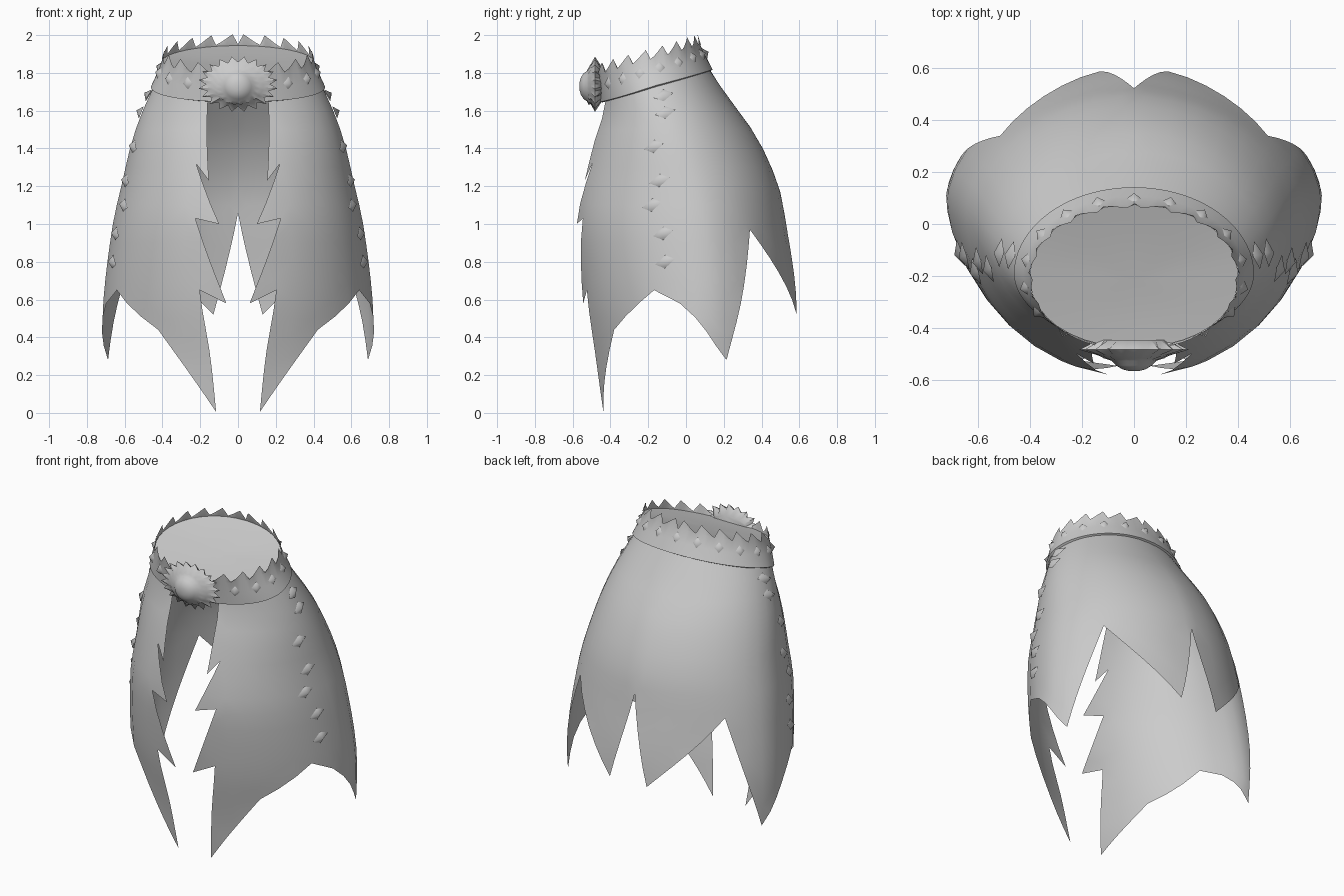
import bpy, bmesh, math
from mathutils import Vector, geometry

if "Cube" in bpy.data.objects:
    bpy.data.objects.remove(bpy.data.objects["Cube"])

grey = bpy.data.materials.new("pale grey")
grey.diffuse_color = (0.6, 0.6, 0.6, 1)
grey.use_nodes = True
grey.node_tree.nodes["Principled BSDF"].inputs["Base Color"].default_value = grey.diffuse_color

# Cross-section by height: z, centre y, half width, front depth, back depth, front and back roundness
SECTIONS = [
    (0.0, 0.10, 0.71, 0.55, 0.49, 1.75, 1.75), (0.3, 0.10, 0.72, 0.60, 0.50, 1.75, 1.75),
    (0.6, 0.10, 0.715, 0.65, 0.495, 1.9, 1.75), (1.0, 0.06, 0.665, 0.645, 0.47, 2.0, 1.8),
    (1.2, 0.02, 0.62, 0.58, 0.47, 2.0, 1.85), (1.45, -0.06, 0.56, 0.44, 0.44, 2.0, 1.9),
    (1.65, -0.13, 0.485, 0.31, 0.37, 2.0, 2.0), (1.8, -0.18, 0.41, 0.285, 0.315, 2.0, 2.0),
    (1.95, -0.19, 0.365, 0.285, 0.25, 2.0, 2.0), (2.1, -0.20, 0.34, 0.285, 0.22, 2.0, 2.0)]


def section(z):
    """Smoothly interpolated cross-section values at height z."""
    S = SECTIONS
    i = max(0, min(len(S) - 2, sum(s[0] <= z for s in S) - 1))
    z0, z1 = S[i][0], S[i + 1][0]
    t = max(0, min(1, (z - z0) / (z1 - z0)))

    def slope(j, k):
        a, b = S[max(0, j - 1)], S[min(len(S) - 1, j + 1)]
        return (b[k] - a[k]) / (b[0] - a[0]) * (z1 - z0)
    return [(2*t**3 - 3*t*t + 1) * S[i][k] + (t**3 - 2*t*t + t) * slope(i, k)
            + (3*t*t - 2*t**3) * S[i + 1][k] + (t**3 - t*t) * slope(i + 1, k) for k in range(1, 7)]


def raw(phi, z):
    """Surface point; phi runs from 0 at the front to pi at the back."""
    yc, a, f, b, pf, pb = section(z)
    s, c = math.sin(phi), math.cos(phi)
    e = 2 / pf if c >= 0 else 2 / pb
    x = math.copysign(abs(s) ** e, s) * a
    return Vector((x, yc - f * c ** e if c >= 0 else yc + b * abs(c) ** e, z))


def frame(phi, z):
    d = 0.02
    u = (raw(phi + d, z) - raw(phi - d, z)).normalized()
    v = (raw(phi, z + d) - raw(phi, z - d)).normalized()
    n = u.cross(v).normalized()
    return u, n.cross(u), n


def surf(phi, z, off=0.0):
    return raw(phi, z) + frame(phi, z)[2] * off


def belt_low(phi):
    return 1.727 - 0.083 * math.cos(phi)


def belt_rim(phi):
    return 1.79 + 0.0775 * (1 - math.cos(phi))


def finish(name, bm, angle=35, mirror=False):
    if name != "skirt":
        bmesh.ops.recalc_face_normals(bm, faces=bm.faces)
    me = bpy.data.meshes.new(name)
    bm.to_mesh(me)
    bm.free()
    me.materials.append(grey)
    me.polygons.foreach_set("use_smooth", [True] * len(me.polygons))
    me.set_sharp_from_angle(angle=math.radians(angle))
    ob = bpy.data.objects.new(name, me)
    bpy.context.collection.objects.link(ob)
    if mirror:
        ob.modifiers.new("mirror", 'MIRROR').merge_threshold = 0.002
    return ob


# Skirt: torn outline of one half in (degrees, height), filled and wrapped on the surface
edge = [(19.5, 1.67), (14.6, 1.23), (22, 1.32), (8.6, 1.0), (20, 1.03), (5.6, 0.58),
        (17.5, 0.65), (11.8, 0.005), (26, 0.24), (38, 0.44), (65, 0.65), (77, 0.58),
        (106, 0.28), (128, 0.97), (167, 0.52), (180, 1.06)]
K = 0.6
outline = []
for (a0, z0), (a1, z1) in zip(edge, edge[1:]):
    n = max(1, round(math.hypot(math.radians(a1 - a0) * K, z1 - z0) / 0.11))
    outline += [(math.radians(a0 + (a1 - a0) * i / n), z0 + (z1 - z0) * i / n) for i in range(n)]
outline += [(math.pi, 1.06 + 0.79 * i / 7) for i in range(7)]
outline += [(math.radians(d), belt_low(math.radians(d)) + 0.03) for d in range(180, 20, -10)]
flat = [Vector((p * K, z)) for p, z in outline]


def inside(q):
    hit, near = False, 9
    for a, b in zip(flat, flat[1:] + flat[:1]):
        if (a.y > q.y) != (b.y > q.y) and q.x < (b.x - a.x) * (q.y - a.y) / (b.y - a.y) + a.x:
            hit = not hit
        t = max(0, min(1, (q - a).dot(b - a) / (b - a).length_squared))
        near = min(near, (q - a - (b - a) * t).length)
    return hit and near > 0.04


grid = [Vector((math.radians(d) * K, 0.1 + 0.1 * r)) for d in range(5, 180, 10) for r in range(18)]
pts = flat + [q for q in grid if inside(q)]
res = geometry.delaunay_2d_cdt(pts, [], [list(range(len(flat)))], 1, 1e-5)
bm = bmesh.new()
vs = [bm.verts.new(raw(q.x / K, q.y)) for q in res[0]]
for f in res[2]:
    bm.faces.new([vs[i] for i in f])
for v in bm.verts:
    if abs(v.co.x) < 0.002:
        v.co.x = 0
bm.normal_update()
finish("skirt", bm, 40, True)

# Belt: tilted band with a saw-tooth upper rim
bm = bmesh.new()
N, rows = 80, []
for i in range(N):
    phi = 2 * math.pi * i / N
    lo, rim = belt_low(phi), belt_rim(phi)
    # teeth lean towards the back on both sides
    tip = (0.0, 0.015, 0.035, 0.055)[min(i, N - i) % 4]
    rows.append([bm.verts.new(surf(phi, z, o)) for z, o in
                 ((lo, 0.0), (lo, 0.014), ((lo + rim) / 2, 0.016), (rim, 0.014), (rim + tip, 0.018))])
for i in range(N):
    a, b = rows[i], rows[(i + 1) % N]
    for j in range(4):
        bm.faces.new((a[j], b[j], b[j + 1], a[j + 1]))
finish("belt", bm, 40)

# Waist cap: gently sagging sheet closing the top inside the rim
bm = bmesh.new()
mid = Vector((0, -0.22, 1.845))
centre = bm.verts.new(mid)
loops = []
for t in (0.33, 0.67, 1.0):
    loops.append([])
    for i in range(40):
        phi = 2 * math.pi * i / 40
        p = surf(phi, belt_rim(phi) - 0.005, 0.012)
        q = mid.lerp(p, t)
        q.z -= 0.015 * t * (1 - t)
        loops[-1].append(bm.verts.new(q))
for i in range(40):
    j = (i + 1) % 40
    bm.faces.new((centre, loops[0][i], loops[0][j]))
    for a, b in zip(loops, loops[1:]):
        bm.faces.new((a[i], b[i], b[j], a[j]))
finish("waist_cap", bm, 60)


# Studs: four-sided pointed diamonds lying on the surface
def stud(bm, phi, z, off, w, h, depth, lean=0.0):
    u, v, n = frame(phi, z)
    c = surf(phi, z, off)
    ring = [bm.verts.new(c + u * x + v * y) for x, y in
            ((w, lean), (0, h), (-w, -lean), (0, -h))]
    top = bm.verts.new(c + n * depth)
    for i in range(4):
        bm.faces.new((ring[i], ring[(i + 1) % 4], top))


bm = bmesh.new()
for k in range(-7, 8):
    p = math.pi + math.radians(20.5 * k)
    stud(bm, p, belt_low(p) + 0.085, 0.013, 0.03, 0.036, 0.026)
finish("belt_studs", bm, 100)

bm = bmesh.new()
for y, z in ((-0.12, 1.68), (-0.11, 1.59), (-0.17, 1.41), (-0.14, 1.23),
             (-0.18, 1.10), (-0.12, 0.95), (-0.11, 0.80)):
    yc, _, f, b, pf, pb = section(z)
    r, p = ((yc - y) / f, pf) if y < yc else ((y - yc) / b, pb)
    phi = math.acos(r ** (p / 2))
    stud(bm, phi if y < yc else math.pi - phi, z, 0.002, 0.055, 0.035, 0.028, 0.015)
finish("side_studs", bm, 100, True)

# Buckle: spiked oval plate with petals and a central dome
bm = bmesh.new()
M = 40


def ring(rx, rz, y, spike=0.0, drop=0.0):
    out = []
    for i in range(M):
        a = 2 * math.pi * i / M
        s = 1 + (spike if i % 2 else 0)
        out.append(bm.verts.new((rx * s * math.cos(a), y, 1.74 - drop + rz * s * math.sin(a))))
    return out


rings = [ring(0.14, 0.09, -0.445), ring(0.17, 0.118, -0.482, 0.25), ring(0.135, 0.105, -0.505),
         ring(0.105, 0.09, -0.515, 0.12, 0.01), ring(0.085, 0.08, -0.525, 0, 0.01),
         ring(0.07, 0.068, -0.542, 0, 0.01), ring(0.045, 0.045, -0.557, 0, 0.01),
         ring(0.02, 0.02, -0.564, 0, 0.01)]
for a, b in zip(rings, rings[1:]):
    for i in range(M):
        bm.faces.new((a[i], a[(i + 1) % M], b[(i + 1) % M], b[i]))
bm.faces.new(rings[0][::-1])
bm.faces.new(rings[-1])
finish("buckle", bm, 50)
